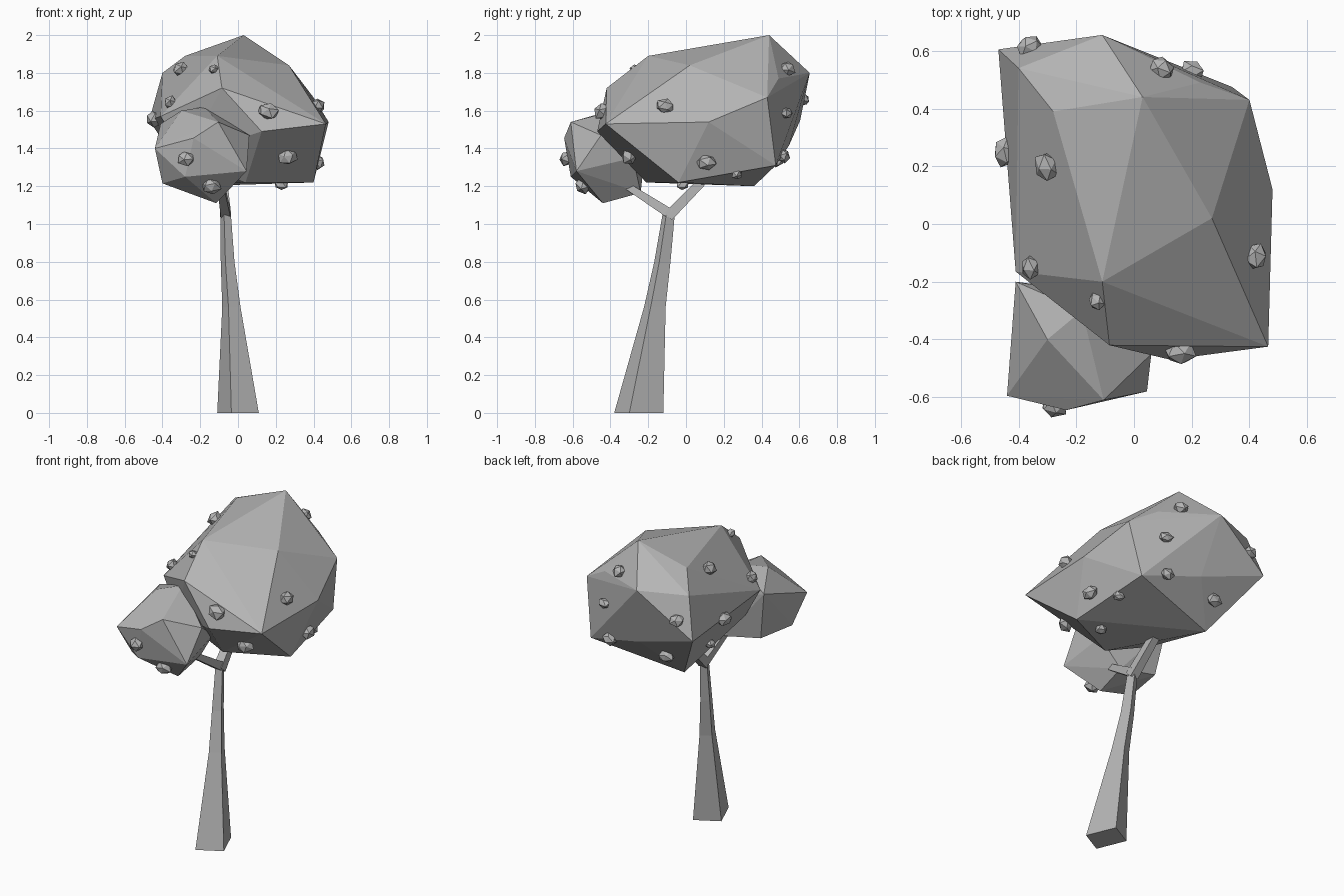
import bpy, bmesh, random
from mathutils import Vector
from mathutils.bvhtree import BVHTree

if "Cube" in bpy.data.objects:
    bpy.data.objects.remove(bpy.data.objects["Cube"])

random.seed(4)
grey = bpy.data.materials.new("mid_grey")
grey.diffuse_color = (.46, .46, .46, 1)
grey.use_nodes = True
grey.node_tree.nodes["Principled BSDF"].inputs["Base Color"].default_value = grey.diffuse_color


def finish(bm, name):
    bmesh.ops.recalc_face_normals(bm, faces=bm.faces[:])
    me = bpy.data.meshes.new(name)
    bm.to_mesh(me)
    me.materials.append(grey)
    ob = bpy.data.objects.new(name, me)
    bpy.context.collection.objects.link(ob)
    return ob


def hull(name, pts):
    """Faceted leaf mass from its corner points; returns a lookup tree."""
    bm = bmesh.new()
    for p in pts:
        bm.verts.new(p)
    bmesh.ops.convex_hull(bm, input=bm.verts[:])
    loose = [v for v in bm.verts if not v.link_faces]
    bmesh.ops.delete(bm, geom=loose, context='VERTS')
    finish(bm, name)
    bm.normal_update()
    tree = BVHTree.FromBMesh(bm)
    bm.free()
    return tree


def loft(name, rings):
    bm = bmesh.new()
    rows = [[bm.verts.new(p) for p in r] for r in rings]
    n = len(rows[0])
    for a, b in zip(rows, rows[1:]):
        for i in range(n):
            j = (i + 1) % n
            bm.faces.new((a[i], a[j], b[j], b[i]))
    bm.faces.new(rows[0][::-1])
    bm.faces.new(rows[-1])
    finish(bm, name)
    bm.free()


# trunk: a four-sided taper leaning back
base = [(-.11, .05), (-.035, -.13), (.11, -.05), (.035, .13)]
steps = [(0, -.25, 0, 1), (-.035, -.165, .56, .44),
         (-.055, -.125, .8, .33), (-.065, -.092, 1.05, .25)]
loft("trunk", [[(cx + x * s, cy + y * s, z) for x, y in base]
               for cx, cy, z, s in steps])


# two branches forking into the leaf masses
def branch(name, p0, p1, r0, r1):
    p0, p1 = Vector(p0), Vector(p1)
    side = Vector((1, 0, 0))
    up = (p1 - p0).normalized().cross(side).normalized()
    loft(name, [[p + (side * a + up * b) * r
                 for a, b in ((1, 1), (-1, 1), (-1, -1), (1, -1))]
                for p, r in ((p0, r0), (p1, r1))])


branch("front_branch", (-.065, -.085, 1.055), (-.09, -.31, 1.20), .026, .018)
branch("back_branch", (-.065, -.095, 1.04), (-.085, .13, 1.27), .028, .022)

# large leaf mass
big = hull("large_canopy", [
    (.03, .44, 2.0), (-.11, .655, 1.80), (-.47, .605, 1.55), (-.40, .54, 1.80),
    (-.28, .39, 1.89), (.23, .49, 1.77), (.40, .43, 1.67), (.34, .475, 1.31),
    (.48, .12, 1.54), (.27, .02, 1.84), (-.11, -.20, 1.89), (-.085, -.42, 1.72),
    (.465, -.425, 1.53), (.125, -.47, 1.49), (-.41, -.165, 1.57),
    (.40, -.04, 1.22), (.04, -.21, 1.22), (-.24, .36, 1.20), (-.28, -.2, 1.36),
    (-.05, .545, 1.415)])

# small leaf mass
small = hull("small_canopy", [
    (-.44, -.595, 1.40), (-.235, -.645, 1.455), (-.105, -.61, 1.54),
    (.045, -.58, 1.28), (.06, -.45, 1.47), (-.30, -.40, 1.60),
    (-.41, -.20, 1.53), (-.18, -.30, 1.62), (-.115, -.44, 1.11),
    (-.40, -.50, 1.215), (-.28, -.61, 1.25), (-.10, -.24, 1.165),
    (-.36, -.24, 1.22), (.02, -.28, 1.35)])


# fruit: small uneven nuggets seated on the surface
def fruit(i, tree, p, r):
    hit, nor = tree.find_nearest(Vector(p))[:2]
    rot = nor.to_track_quat('Z', 'Y')
    bm = bmesh.new()
    bmesh.ops.create_icosphere(bm, subdivisions=1, radius=r * 1.12)
    for v in bm.verts:
        k = random.uniform(.85, 1.15)
        v.co = hit + nor * .008 + rot @ Vector(
            (v.co.x * k * 1.1, v.co.y * k * .9, v.co.z * k * .9))
    finish(bm, f"fruit_{i}")
    bm.free()


spots = [
    (big, (-.30, .20, 1.82), .044), (big, (-.12, -.26, 1.81), .026),
    (big, (-.355, -.15, 1.64), .036), (big, (-.455, .25, 1.55), .044),
    (big, (.16, -.45, 1.60), .048), (big, (.42, -.11, 1.62), .042),
    (big, (.27, -.32, 1.335), .042), (big, (.23, -.02, 1.21), .034),
    (big, (.09, .53, 1.82), .042), (big, (.20, .52, 1.585), .034),
    (big, (-.36, .61, 1.66), .040), (big, (.18, .51, 1.36), .036),
    (big, (.43, .11, 1.32), .042), (big, (.34, .27, 1.27), .028),
    (big, (-.20, .50, 1.33), .042), (big, (-.35, .22, 1.34), .030),
    (small, (-.28, -.64, 1.345), .040), (small, (-.14, -.57, 1.18), .044)]
for i, (tree, p, r) in enumerate(spots):
    fruit(i, tree, p, r)
